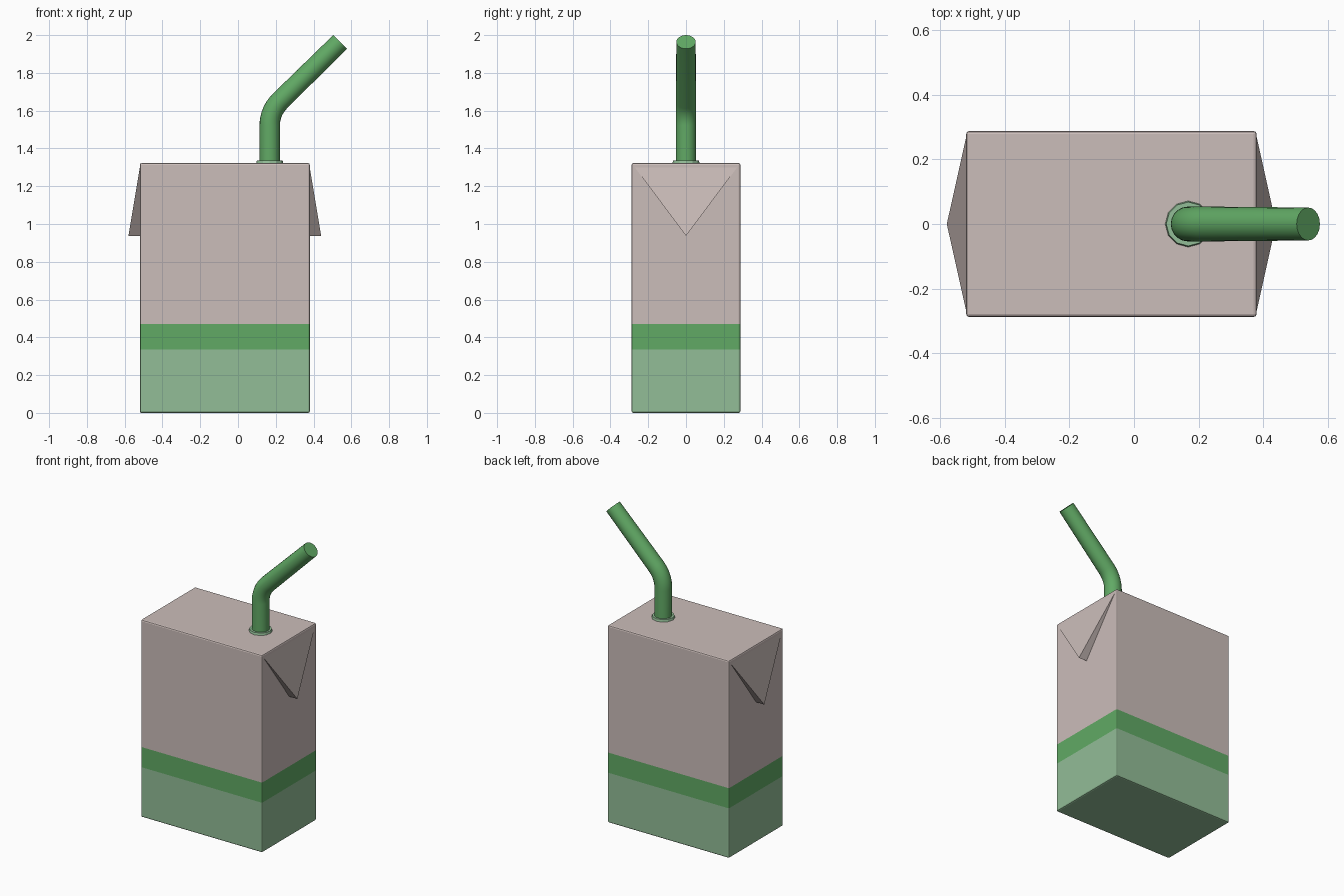
import bpy, bmesh, math
from mathutils import Vector

if "Cube" in bpy.data.objects:
    bpy.data.objects.remove(bpy.data.objects["Cube"])


def material(name, rgb):
    m = bpy.data.materials.new(name)
    m.diffuse_color = (*rgb, 1)
    m.use_nodes = True
    m.node_tree.nodes["Principled BSDF"].inputs["Base Color"].default_value = m.diffuse_color
    return m


CARD = material("pale pinkish card", (0.60, 0.51, 0.49))
GREEN = material("mid green", (0.12, 0.40, 0.13))
LIGHT = material("light green", (0.29, 0.51, 0.31))


def make_object(name, bm, mats, smooth=None):
    bmesh.ops.recalc_face_normals(bm, faces=bm.faces)
    me = bpy.data.meshes.new(name)
    bm.to_mesh(me)
    bm.free()
    for m in mats:
        me.materials.append(m)
    ob = bpy.data.objects.new(name, me)
    bpy.context.collection.objects.link(ob)
    if smooth:
        bpy.context.view_layer.objects.active = ob
        ob.select_set(True)
        bpy.ops.object.shade_smooth_by_angle(angle=math.radians(smooth))
        ob.select_set(False)
    return ob


X0, X1, HY, H = -0.52, 0.38, 0.288, 1.322
CX = (X0 + X1) / 2

# Carton: bevelled box, cut and coloured in bands by height
bm = bmesh.new()
bmesh.ops.create_cube(bm, size=1)
for v in bm.verts:
    v.co = Vector((CX + v.co.x * (X1 - X0), v.co.y * 2 * HY, (v.co.z + 0.5) * H))
bmesh.ops.bevel(bm, geom=bm.edges[:], offset=0.009, segments=2, profile=0.5, affect='EDGES')
for z in (0.335, 0.47):
    bmesh.ops.bisect_plane(bm, geom=bm.verts[:] + bm.edges[:] + bm.faces[:],
                           plane_co=(0, 0, z), plane_no=(0, 0, 1))
for f in bm.faces:
    z = f.calc_center_median().z
    f.material_index = 2 if z < 0.335 else 1 if z < 0.47 else 0
make_object("carton", bm, [CARD, GREEN, LIGHT])

# Folded triangular ear on each end
for name, x, s in (("left_ear", X0, -1), ("right_ear", X1, 1)):
    bm = bmesh.new()
    a, b, tip, root = [bm.verts.new(p) for p in (
        (x - s * 0.003, -HY + 0.005, H - 0.006), (x - s * 0.003, HY - 0.005, H - 0.006),
        (x + s * 0.06, 0, 0.937), (x - s * 0.005, 0, 0.937))]
    for f in ((a, b, tip), (a, tip, root), (b, root, tip), (a, root, b)):
        bm.faces.new(f)
    make_object(name, bm, [CARD])

# Collar around the straw hole
SX = 0.168
bm = bmesh.new()
bmesh.ops.create_cone(bm, cap_ends=True, segments=12, radius1=0.073, radius2=0.068, depth=0.022)
bmesh.ops.translate(bm, verts=bm.verts, vec=(SX, 0, 1.326))
make_object("straw_collar", bm, [LIGHT])

# Bent straw: rings swept along vertical, arc and 45 degree run
R, T = 0.18, 0.075
path = [(SX, 1.31, 0.0)]
for i in range(9):
    a = math.radians(45) * i / 8
    path.append((SX + R * (1 - math.cos(a)), 1.597 - T + R * math.sin(a), a))
path.append((0.540, 1.964, math.radians(45)))
N, RAD = 20, 0.054
bm = bmesh.new()
rings = []
for x, z, a in path:
    side = Vector((math.cos(a), 0, -math.sin(a)))
    r = 0.051 if z > 1.9 else RAD
    rings.append([bm.verts.new(Vector((x, 0, z)) + r * (side * math.cos(t) + Vector((0, math.sin(t), 0))))
                  for t in (2 * math.pi * k / N for k in range(N))])
for p, q in zip(rings, rings[1:]):
    for k in range(N):
        bm.faces.new((p[k], p[(k + 1) % N], q[(k + 1) % N], q[k]))
bm.faces.new(rings[0])
bm.faces.new(rings[-1])
make_object("straw", bm, [GREEN], smooth=35)
